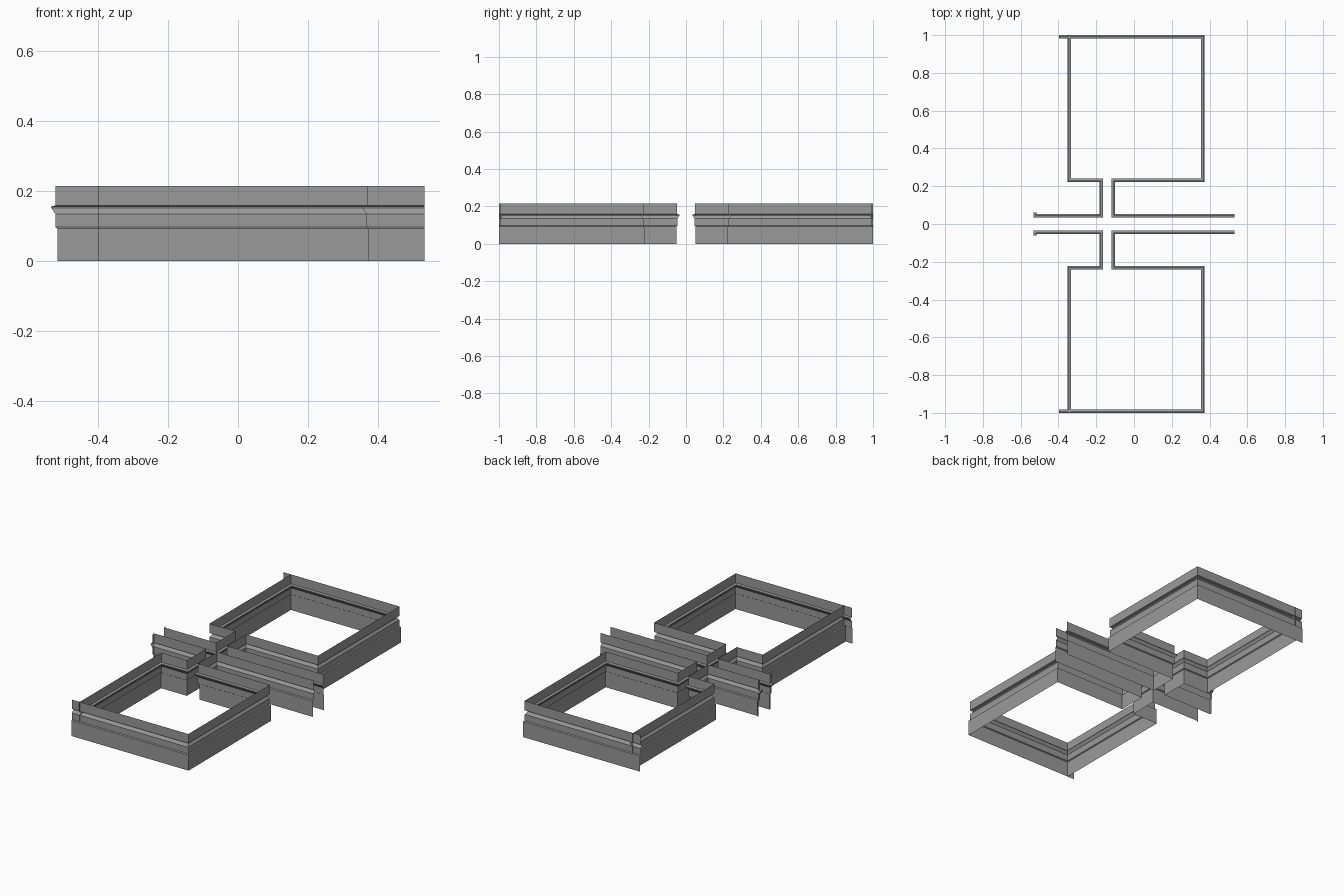
import bpy
from mathutils import Vector

cube = bpy.data.objects.get("Cube")
if cube:
    bpy.data.objects.remove(cube, do_unlink=True)

# Single grey finish
grey = bpy.data.materials.new("wall_grey")
grey.use_nodes = True
colour = (0.32, 0.32, 0.32, 1)
grey.diffuse_color = colour
grey.node_tree.nodes["Principled BSDF"].inputs["Base Color"].default_value = colour

# Wall section: (projection into the room, height)
BASE = [(0, 0), (0, 0.093)]
LEDGE = [(0.006, 0.097), (0.006, 0.135)]
RAIL = [(0.018, 0.152), (0.018, 0.156), (0.005, 0.159)]
SECTION = BASE + LEDGE + RAIL + [(0.005, 0.215)]


def right_of(a, b):
    d = (b - a).normalized()
    return Vector((d.y, -d.x))


def sweep_wall(name, points):
    """Sweep the section along a plan path with mitred corners."""
    path = [Vector(p) for p in points]
    sides = [right_of(a, b) for a, b in zip(path, path[1:])]
    verts, faces = [], []
    n = len(SECTION)
    for i, p in enumerate(path):
        before, after = sides[max(i - 1, 0)], sides[min(i, len(sides) - 1)]
        mitre = (before + after) / (1 + before.dot(after))
        for out, z in SECTION:
            q = p + mitre * out
            verts.append((q.x, q.y, z))
    for i in range(len(path) - 1):
        for j in range(n - 1):
            a = i * n + j
            faces.append((a, a + 1, a + n + 1, a + n))
    mesh = bpy.data.meshes.new(name)
    mesh.from_pydata(verts, [], faces)
    mesh.materials.append(grey)
    obj = bpy.data.objects.new(name, mesh)
    bpy.context.collection.objects.link(obj)
    # Matching wall on the other side of the corridor
    mirror = obj.modifiers.new("mirror", 'MIRROR')
    mirror.use_axis = (False, True, False)
    mirror.use_mirror_merge = False
    return obj


# Short corridor wall with end return, doorway side and the room's side wall
sweep_wall("right_walls", [(-0.515, 0.062), (-0.515, 0.052), (-0.182, 0.052),
                           (-0.182, 0.222), (-0.352, 0.222), (-0.352, 1.0)])

# Room end wall, opposite side wall, doorway side and long corridor wall
sweep_wall("left_walls", [(-0.398, 1.0), (0.374, 1.0), (0.374, 0.222),
                          (-0.1, 0.222), (-0.1, 0.052), (0.532, 0.052)])
